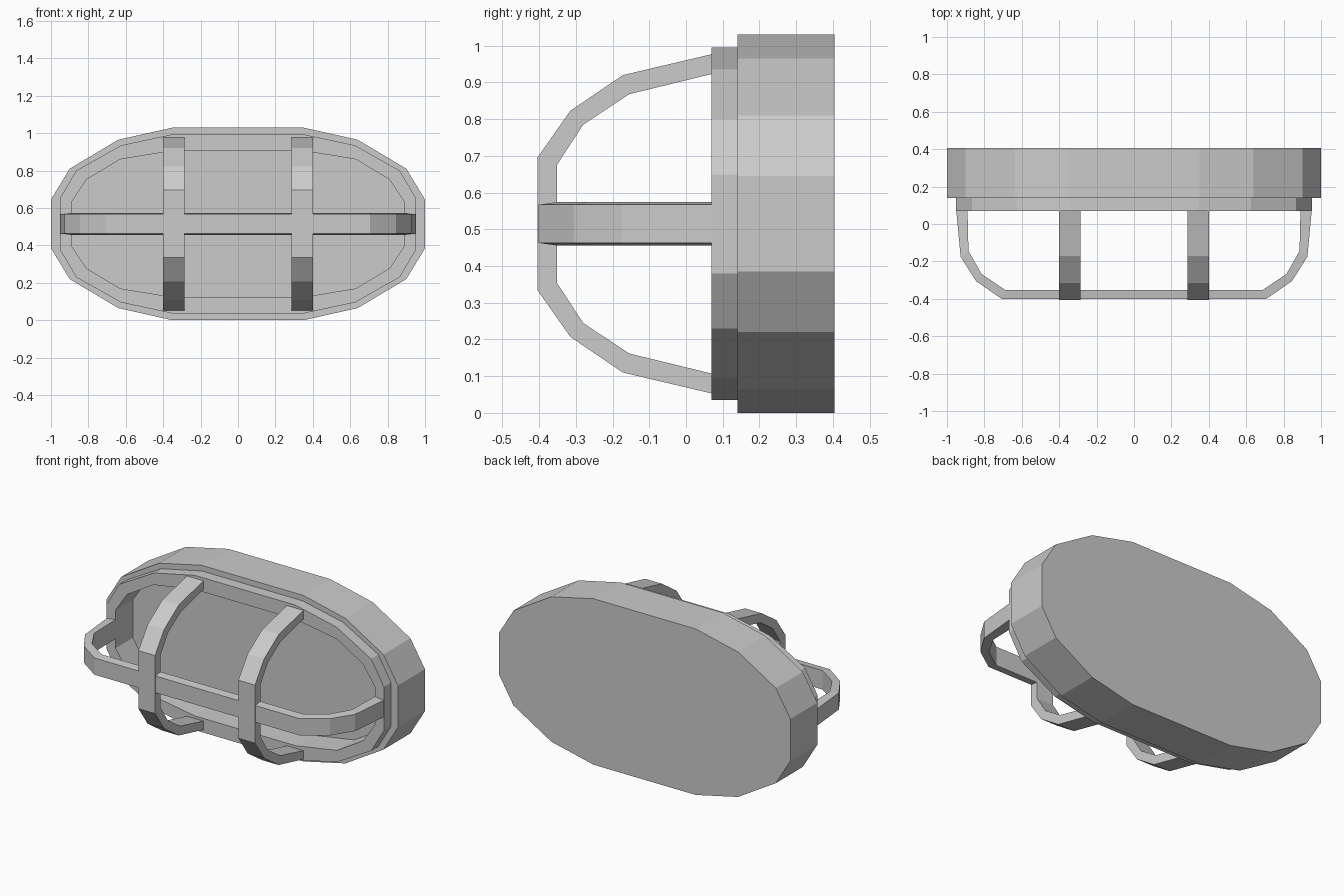
import bpy, bmesh

if "Cube" in bpy.data.objects:
    bpy.data.objects.remove(bpy.data.objects["Cube"])

CZ = 0.515  # height of the centre line


def finish(name, bm):
    bmesh.ops.recalc_face_normals(bm, faces=bm.faces)
    mesh = bpy.data.meshes.new(name)
    bm.to_mesh(mesh)
    bm.free()
    obj = bpy.data.objects.new(name, mesh)
    bpy.context.collection.objects.link(obj)
    return obj


def loft(name, rings):
    """Skin a series of closed rings and cap both ends."""
    bm = bmesh.new()
    loops = [[bm.verts.new(p) for p in ring] for ring in rings]
    for a, b in zip(loops, loops[1:]):
        n = len(a)
        for i in range(n):
            j = (i + 1) % n
            bm.faces.new((a[i], a[j], b[j], b[i]))
    bm.faces.new(loops[0])
    bm.faces.new(loops[-1])
    return finish(name, bm)


def oval(quarter, y):
    """Mirror a quarter outline (x, z) into a full 16-sided oval at depth y."""
    half = quarter + [(-x, z) for x, z in reversed(quarter)]
    full = half + [(-x, -z) for x, z in half]
    return [(x, y, CZ + z) for x, z in full]


def mirrored(path):
    return path + [(-u, y) for u, y in reversed(path)]


# Housing: oval body, stepped rim and recessed front
body = [(1.0, 0.13), (0.9, 0.295), (0.64, 0.45), (0.35, 0.515)]
rim = [(0.953, 0.135), (0.865, 0.285), (0.625, 0.42), (0.345, 0.48)]
recess = [(0.89, 0.118), (0.81, 0.237), (0.63, 0.345), (0.345, 0.392)]
loft("lamp_housing", [oval(body, 0.405), oval(body, 0.14), oval(rim, 0.14),
                      oval(rim, 0.07), oval(recess, 0.07), oval(recess, 0.24)])

# Horizontal guard bar, slightly narrower on its front face
outer = mirrored([(0.95, 0.07), (0.927, -0.175), (0.845, -0.305), (0.705, -0.402)])
inner = mirrored([(0.89, 0.07), (0.885, -0.145), (0.815, -0.267), (0.69, -0.352)])
loft("guard_bar_horizontal",
     [[(a, b, CZ - 0.052), (a, b, CZ + 0.052), (c, d, CZ + 0.059), (c, d, CZ - 0.059)]
      for (a, b), (c, d) in zip(outer, inner)])

# Two vertical guard bars
outer = mirrored([(0.462, 0.07), (0.405, -0.172), (0.308, -0.315), (0.18, -0.405)])
inner = mirrored([(0.408, 0.07), (0.353, -0.155), (0.27, -0.28), (0.16, -0.352)])
for side, cx in (("left", -0.343), ("right", 0.343)):
    loft("guard_bar_" + side,
         [[(cx - 0.057, b, CZ + a), (cx + 0.057, b, CZ + a),
           (cx + 0.057, d, CZ + c), (cx - 0.057, d, CZ + c)]
          for (a, b), (c, d) in zip(outer, inner)])
